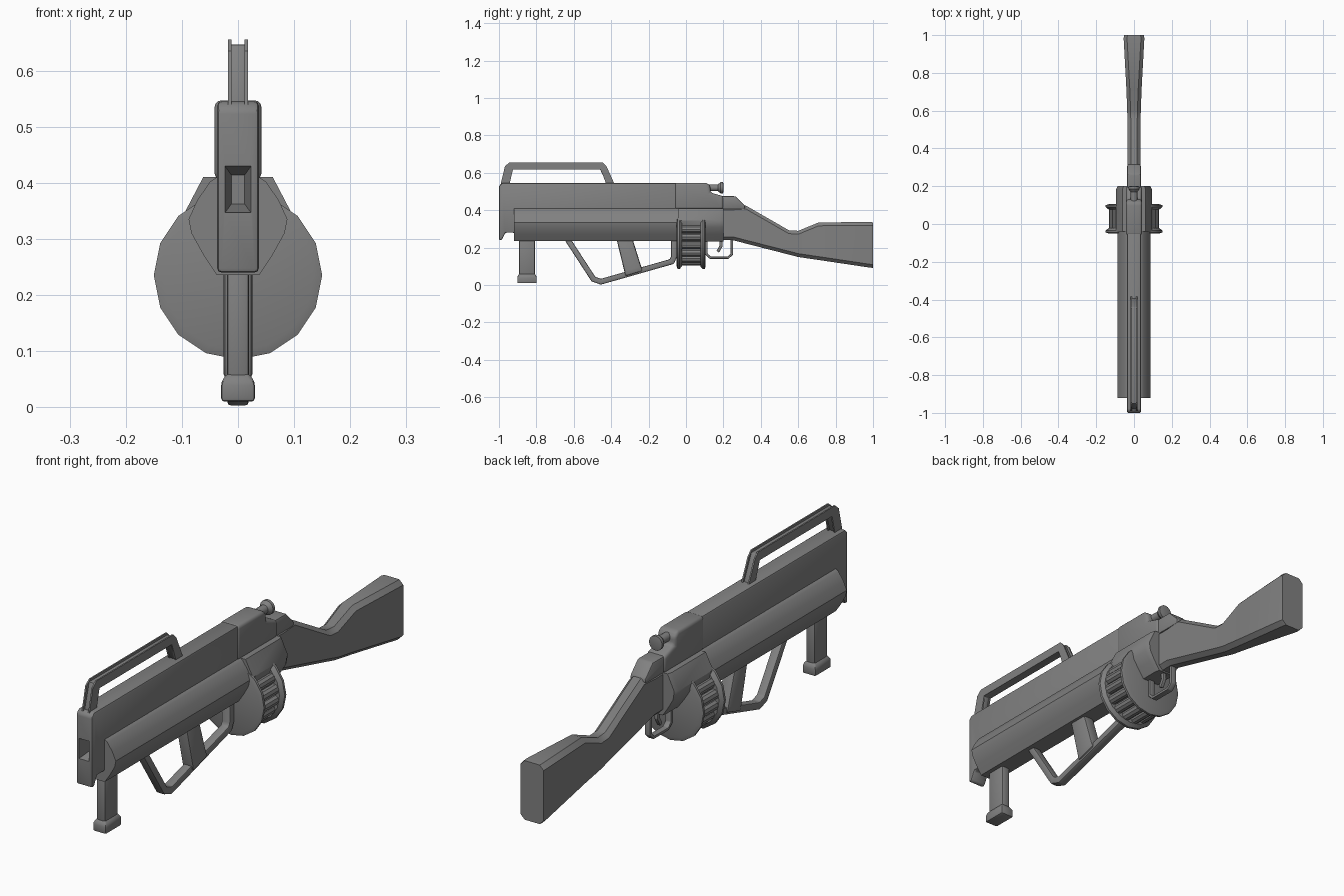
import bpy, bmesh, math
from mathutils import Vector

if "Cube" in bpy.data.objects:
    bpy.data.objects.remove(bpy.data.objects["Cube"])

grey = bpy.data.materials.new("gunmetal grey")
grey.use_nodes = True
COLOUR = (0.22, 0.22, 0.22, 1)
grey.diffuse_color = COLOUR
grey.node_tree.nodes["Principled BSDF"].inputs["Base Color"].default_value = COLOUR


def finish(name, bm, bevel=0, segments=2, cutter=None):
    """Turn a bmesh into a bevelled, smooth-shaded object."""
    bmesh.ops.recalc_face_normals(bm, faces=bm.faces)
    mesh = bpy.data.meshes.new(name)
    bm.to_mesh(mesh)
    bm.free()
    ob = bpy.data.objects.new(name, mesh)
    bpy.context.collection.objects.link(ob)
    mesh.materials.append(grey)
    bpy.ops.object.select_all(action='DESELECT')
    ob.select_set(True)
    bpy.context.view_layer.objects.active = ob
    if bevel:
        mod = ob.modifiers.new("Bevel", 'BEVEL')
        mod.width, mod.segments = bevel, segments
        mod.limit_method, mod.angle_limit = 'ANGLE', math.radians(30)
        bpy.ops.object.modifier_apply(modifier=mod.name)
    if cutter:
        mod = ob.modifiers.new("Cut", 'BOOLEAN')
        mod.operation, mod.object, mod.solver = 'DIFFERENCE', cutter, 'EXACT'
        bpy.ops.object.modifier_apply(modifier=mod.name)
        bpy.data.objects.remove(cutter)
    bpy.ops.object.shade_smooth_by_angle(angle=math.radians(35))
    return ob


def loft(name, rings, **options):
    """Bridge equal-sized rings of points and cap both ends."""
    bm = bmesh.new()
    loops = [[bm.verts.new(p) for p in ring] for ring in rings]
    n = len(loops[0])
    for a, b in zip(loops, loops[1:]):
        for i in range(n):
            bm.faces.new((a[i], a[(i + 1) % n], b[(i + 1) % n], b[i]))
    bm.faces.new(loops[0])
    bm.faces.new(loops[-1])
    return finish(name, bm, **options)


def side_plate(name, outline, half, x=0, **options):
    """Extrude a (y, z) outline across x."""
    return loft(name, [[(x + s * half, y, z) for y, z in outline] for s in (-1, 1)], **options)


def symmetric(half, y):
    """Mirror an (x, z) half section, bottom to top."""
    return [(x, y, z) for x, z in half] + [(-x, y, z) for x, z in reversed(half)]


def lathe(name, profile, sides, cx=0, cz=0, turn=0):
    """Spin a (y, radius) profile round an axis along y."""
    rings = []
    for y, r in profile:
        angles = [math.tau * i / sides + turn for i in range(sides)]
        rings.append([(cx + r * math.cos(a), y, cz + r * math.sin(a)) for a in angles])
    return loft(name, rings)


def bar(name, path, hx, hz, closed=False, bevel=0.006):
    """Sweep a rectangle along a (y, z) path with mitred corners."""
    pts = [Vector(p) for p in path]
    rings, n = [], len(pts)
    for i, p in enumerate(pts):
        before = pts[i - 1] if i or closed else None
        after = pts[(i + 1) % n] if i < n - 1 or closed else None
        d1 = (p - before).normalized() if before else (after - p).normalized()
        d2 = (after - p).normalized() if after else d1
        mid = (d1 + d2).normalized()
        off = Vector((-mid.y, mid.x)) * hz / max(mid.dot(d1), 0.4)
        rings.append([(x, *(p + s * off)) for x, s in ((-hx, -1), (hx, -1), (hx, 1), (-hx, 1))])
    return loft(name, rings, bevel=bevel)


# Upper body with a tapered muzzle recess in its nose
muzzle_cutter = loft("muzzle_cutter", [
    [(x * w, y, 0.388 + z * h) for x, z in ((-1, -1), (1, -1), (1, 1), (-1, 1))]
    for y, w, h in ((-1.01, 0.025, 0.044), (-0.94, 0.012, 0.026))])
muzzle_cutter.hide_render = True
side_plate("upper_body", [(-1, 0.24), (-0.985, 0.24), (-0.965, 0.28), (-0.92, 0.28), (-0.9, 0.26),
                          (0, 0.26), (0, 0.545), (-0.985, 0.545), (-1, 0.53)],
           0.037, bevel=0.012, cutter=muzzle_cutter)

# Lower body, with its flared rear housing
lower = [(0.038, 0.236), (0.062, 0.272), (0.083, 0.31), (0.088, 0.335),
         (0.073, 0.368), (0.05, 0.402), (0.034, 0.412)]
loft("lower_body", [symmetric(lower, -0.92), symmetric(lower, 0.1)])
rear = [(0.038, 0.234), (0.066, 0.272), (0.09, 0.31), (0.096, 0.345), (0.062, 0.41)]
loft("rear_housing", [symmetric([(x * k, z) for x, z in rear], y)
                      for y, k in ((-0.04, 1), (0.18, 1), (0.2, 0.9))])

# Receiver collar and wrist block
side_plate("receiver_collar", [(-0.06, 0.405), (-0.06, 0.547), (0.11, 0.547), (0.13, 0.53),
                               (0.13, 0.495), (0.2, 0.475), (0.2, 0.405)], 0.042, bevel=0.018, segments=3)
side_plate("wrist_block", [(0.12, 0.405), (0.12, 0.475), (0.265, 0.475), (0.315, 0.425), (0.315, 0.405)],
           0.036, bevel=0.008)
lathe("bolt_knob", [(0.1, 0.018), (0.17, 0.018), (0.185, 0.03), (0.198, 0.03), (0.2, 0.022)], 16, cz=0.52)

# Shoulder stock
rings = []
for y, low, high, w in ((0.16, 0.24, 0.42, 0.034), (0.25, 0.24, 0.42, 0.035), (0.32, 0.222, 0.425, 0.035),
                        (0.55, 0.163, 0.293, 0.035), (0.6, 0.15, 0.29, 0.036),
                        (0.71, 0.134, 0.335, 0.04), (0.985, 0.093, 0.337, 0.055), (1, 0.092, 0.335, 0.052)):
    c = 0.018
    rings.append(symmetric([(w - c, low), (w, low + c), (w, high - c), (w - c, high)], y))
loft("shoulder_stock", rings)

# Carry handle: channelled bar with two thin side rails
arch = [(-0.968, 0.535), (-0.94, 0.632), (-0.45, 0.632), (-0.405, 0.535)]
bar("carry_handle", arch, 0.016, 0.014, bevel=0.003)
rail = [(-0.992, 0.535), (-0.968, 0.635), (-0.945, 0.655), (-0.445, 0.655), (-0.425, 0.635),
        (-0.38, 0.535), (-0.425, 0.535), (-0.455, 0.618), (-0.925, 0.618), (-0.945, 0.535)]
for side, word in ((-1, "right"), (1, "left")):
    side_plate("handle_rail_" + word, rail, 0.003, x=side * 0.0145)

# Front post with a flared foot
side_plate("front_post", [(-0.893, 0.04), (-0.893, 0.27), (-0.807, 0.27), (-0.807, 0.04)], 0.02, bevel=0.008)
foot = []
for z, hx, hy in ((0.01, 0.03, 0.052), (0.045, 0.03, 0.052), (0.06, 0.02, 0.043)):
    foot.append([(x * hx, -0.85 + y * hy, z) for x, y in ((-1, -1), (1, -1), (1, 1), (-1, 1))])
loft("post_foot", foot, bevel=0.006)

# Hand guard bar and slanted grip
bar("hand_guard", [(-0.65, 0.27), (-0.495, 0.032), (-0.455, 0.018), (-0.075, 0.126), (-0.065, 0.15),
                   (-0.065, 0.26)], 0.019, 0.015)
side_plate("hand_grip", [(-0.375, 0.26), (-0.29, 0.26), (-0.24, 0.1), (-0.23, 0.075), (-0.325, 0.047),
                         (-0.33, 0.075)], 0.026, bevel=0.01)

# Drum: two rimmed plates, a core and a ring of rounds
DRUM_Z = 0.235
plate = [(-0.05, 0.135), (-0.045, 0.15), (-0.035, 0.15), (-0.022, 0.135)]
lathe("drum_front_plate", plate, 16, cz=DRUM_Z)
lathe("drum_rear_plate", [(0.055 - y, r) for y, r in plate], 16, cz=DRUM_Z)
lathe("drum_core", [(-0.03, 0.105), (0.085, 0.105)], 16, cz=DRUM_Z)
for i in range(16):
    a = math.tau * (i + 0.5) / 16
    lathe(f"drum_round_{i + 1}", [(-0.03, 0.021), (0.085, 0.021)], 10,
          cx=0.113 * math.cos(a), cz=DRUM_Z + 0.113 * math.sin(a))

# Trigger and its guard
bar("trigger_guard", [(0.11, 0.25), (0.11, 0.165), (0.13, 0.146), (0.225, 0.146), (0.245, 0.165),
                      (0.245, 0.25)], 0.013, 0.006, bevel=0.003)
bar("trigger", [(0.185, 0.25), (0.188, 0.21), (0.17, 0.178)], 0.008, 0.008, bevel=0.003)
